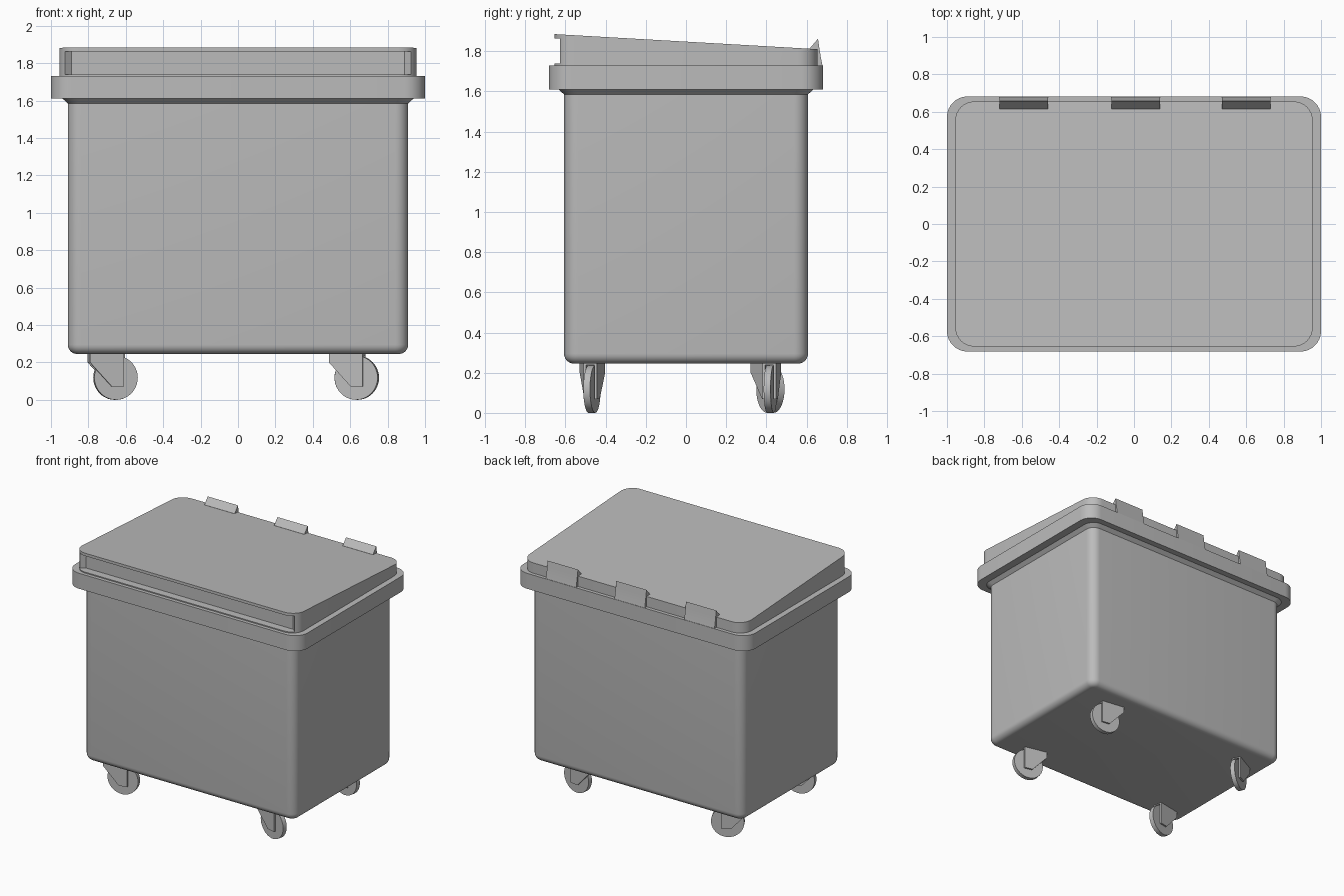
import bpy, bmesh
from math import sin, cos, pi, radians
from mathutils import Matrix, Vector

cube = bpy.data.objects.get("Cube")
if cube:
    bpy.data.objects.remove(cube, do_unlink=True)

GREY = (0.5, 0.5, 0.5, 1)
grey = bpy.data.materials.new("grey_plastic")
grey.use_nodes = True
grey.diffuse_color = GREY
grey.node_tree.nodes["Principled BSDF"].inputs["Base Color"].default_value = GREY


def finish(bm, name, smooth=30):
    bmesh.ops.recalc_face_normals(bm, faces=bm.faces)
    mesh = bpy.data.meshes.new(name)
    bm.to_mesh(mesh)
    bm.free()
    mesh.materials.append(grey)
    obj = bpy.data.objects.new(name, mesh)
    bpy.context.collection.objects.link(obj)
    bpy.ops.object.select_all(action='DESELECT')
    obj.select_set(True)
    bpy.context.view_layer.objects.active = obj
    if smooth:
        bpy.ops.object.shade_smooth_by_angle(angle=radians(smooth))
    return obj


def loft(bm, sections, steps=8):
    """Stack rounded rectangles given as (half x, half y, corner radius, z)."""
    rings = []
    for hx, hy, r, z in sections:
        ring = []
        for k, (sx, sy) in enumerate([(1, 1), (-1, 1), (-1, -1), (1, -1)]):
            for i in range(steps + 1):
                a = (k + i / steps) * pi / 2
                ring.append(bm.verts.new((sx * (hx - r) + r * cos(a),
                                          sy * (hy - r) + r * sin(a), z)))
        rings.append(ring)
    for low, high in zip(rings, rings[1:]):
        n = len(low)
        for i in range(n):
            j = (i + 1) % n
            bm.faces.new((low[i], low[j], high[j], high[i]))
    bm.faces.new(rings[0][::-1])
    bm.faces.new(rings[-1])
    return rings


def prism(bm, points, direction):
    """Extrude a closed polygon along a direction."""
    face = bm.faces.new([bm.verts.new(p) for p in points])
    out = bmesh.ops.extrude_face_region(bm, geom=[face], use_keep_orig=True)
    verts = [v for v in out["geom"] if isinstance(v, bmesh.types.BMVert)]
    bmesh.ops.translate(bm, verts=verts, vec=Vector(direction))


# Bin body with a rounded bottom edge and a flared neck
bm = bmesh.new()
fillet = 0.05
sections = []
for i in range(7):
    a = i / 6 * pi / 2
    inset = fillet * (1 - sin(a))
    sections.append((0.91 - inset, 0.607 - inset, 0.07 - inset,
                     0.245 + fillet * (1 - cos(a))))
sections += [(0.91, 0.607, 0.07, 1.585), (0.94, 0.637, 0.09, 1.612)]
loft(bm, sections)
finish(bm, "bin_body")

# Thick rim around the opening
bm = bmesh.new()
loft(bm, [(1.0, 0.682, 0.11, 1.61), (1.0, 0.682, 0.11, 1.73)])
finish(bm, "rim")

# Lid that slopes down towards the back
bm = bmesh.new()
top = loft(bm, [(0.955, 0.655, 0.1, 1.725), (0.955, 0.655, 0.1, 1.885)])[1]
for v in top:
    v.co.z = 1.885 - 0.075 * (v.co.y + 0.655) / 1.31
lid = finish(bm, "lid", 0)

# Grip recess with slanted ends along the front of the lid
bm = bmesh.new()
prism(bm, [(-0.925, -0.8, 1.738), (0.925, -0.8, 1.738), (0.925, -0.622, 1.738),
           (0.89, -0.595, 1.738), (-0.89, -0.595, 1.738), (-0.925, -0.622, 1.738)],
      (0, 0, 0.125))
cutter = finish(bm, "grip_cutter", 0)
cutter.hide_render = True
mod = lid.modifiers.new("grip_recess", 'BOOLEAN')
mod.object = cutter
mod.operation = 'DIFFERENCE'
mod.solver = 'EXACT'
bpy.ops.object.select_all(action='DESELECT')
lid.select_set(True)
bpy.context.view_layer.objects.active = lid
bpy.ops.object.modifier_apply(modifier=mod.name)
bpy.data.objects.remove(cutter, do_unlink=True)
bpy.ops.object.shade_smooth_by_angle(angle=radians(30))

# Three hinges on the back edge
for label, x in (("right", -0.59), ("middle", 0.01), ("left", 0.6)):
    bm = bmesh.new()
    profile = [(0.615, 1.80), (0.615, 1.813), (0.657, 1.862), (0.663, 1.82),
               (0.67, 1.775), (0.679, 1.73), (0.64, 1.73)]
    prism(bm, [(x - 0.13, y, z) for y, z in profile], (0.26, 0, 0))
    finish(bm, label + "_hinge")

# Four swivel casters, each turned a little differently
RADIUS = 0.118
FORK = [(-0.145, 0.25), (-0.145, 0.2), (-0.025, 0.07), (0.04, 0.07), (0.04, 0.25)]
for label, x, y, turn in (("front_left", 0.635, -0.468, -13),
                          ("front_right", -0.655, -0.468, 11),
                          ("back_left", 0.635, 0.42, -8),
                          ("back_right", -0.655, 0.42, 28)):
    place = Matrix.Translation((x, y, 0)) @ Matrix.Rotation(radians(turn), 4, 'Z')

    bm = bmesh.new()
    bmesh.ops.create_cone(bm, cap_ends=True, segments=40, radius1=RADIUS,
                          radius2=RADIUS, depth=0.034,
                          matrix=Matrix.Translation((0, 0, RADIUS))
                          @ Matrix.Rotation(pi / 2, 4, 'X'))
    bm.transform(place)
    finish(bm, label + "_wheel")

    bm = bmesh.new()
    for side in (-0.034, 0.021):
        prism(bm, [(px, side, pz) for px, pz in FORK], (0, 0.013, 0))
    # Top cap and rear wall joining the fork plates
    for x0, x1, z0 in ((-0.145, 0.04, 0.238), (-0.145, -0.125, 0.2)):
        prism(bm, [(x0, -0.03, z0), (x1, -0.03, z0), (x1, -0.03, 0.249),
                   (x0, -0.03, 0.249)], (0, 0.06, 0))
    bm.transform(place)
    finish(bm, label + "_fork")
